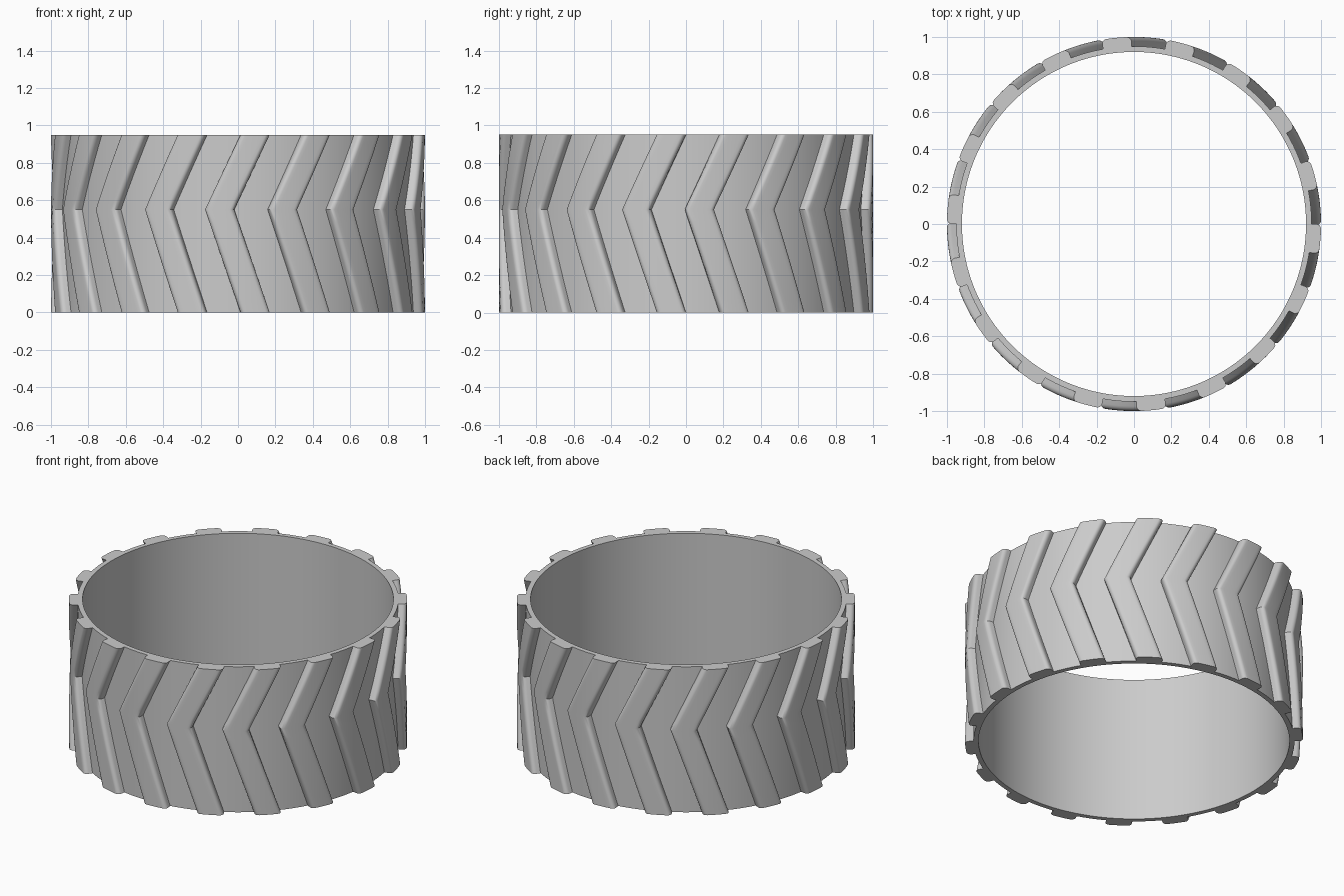
import bpy
import bmesh
from math import cos, sin, pi, radians

cube = bpy.data.objects.get("Cube")
if cube:
    bpy.data.objects.remove(cube, do_unlink=True)

HEIGHT, BEND_Z = 0.95, 0.55
R_IN, R_BASE, R_OUT = 0.92, 0.95, 1.0
TREADS = 18
HALF_WIDTH = radians(4.6)
ROUND = 0.026
END_ANGLE, BEND_ANGLE = radians(-84.6), radians(-95.8)

grey = bpy.data.materials.new("rubber grey")
grey.use_nodes = True
colour = (0.6, 0.6, 0.6, 1)
grey.diffuse_color = colour
grey.node_tree.nodes["Principled BSDF"].inputs["Base Color"].default_value = colour


def polar(r, a, z):
    return (r * cos(a), r * sin(a), z)


def bridge(bm, a, b):
    """Join two closed loops of vertices with quads."""
    n = len(a)
    for i in range(n):
        j = (i + 1) % n
        bm.faces.new((a[i], a[j], b[j], b[i]))


def finish(bm, name):
    bmesh.ops.recalc_face_normals(bm, faces=bm.faces[:])
    mesh = bpy.data.meshes.new(name)
    bm.to_mesh(mesh)
    bm.free()
    mesh.materials.append(grey)
    obj = bpy.data.objects.new(name, mesh)
    bpy.context.collection.objects.link(obj)
    bpy.ops.object.select_all(action="DESELECT")
    obj.select_set(True)
    bpy.context.view_layer.objects.active = obj
    bpy.ops.object.shade_smooth_by_angle(angle=radians(30))
    return obj


# Thin open band
bm = bmesh.new()
SEGMENTS = 180
section = [(R_IN, 0), (R_BASE, 0), (R_BASE, HEIGHT), (R_IN, HEIGHT)]
loops = [[bm.verts.new(polar(r, 2 * pi * i / SEGMENTS, z)) for i in range(SEGMENTS)]
         for r, z in section]
for k in range(4):
    bridge(bm, loops[k], loops[(k + 1) % 4])
finish(bm, "band")

# Tread cross-section as (angle, radius): rounded shoulders on a curved crown
STEPS = 5
shoulder = [(HALF_WIDTH, R_BASE - 0.005)]
for i in range(STEPS + 1):
    t = pi / 2 * i / STEPS
    shoulder.append((HALF_WIDTH - ROUND * (1 - cos(t)), R_OUT - ROUND * (1 - sin(t))))
crown_half = HALF_WIDTH - ROUND
crown = [(crown_half * (1 - 2 * i / 6), R_OUT) for i in range(1, 6)]
profile = shoulder + crown + [(-a, r) for a, r in reversed(shoulder)]

# Chevron path as (height, angle): swept back from the bend to both rims
LEVELS = 8
path = [(BEND_Z * i / LEVELS, END_ANGLE + (BEND_ANGLE - END_ANGLE) * i / LEVELS)
        for i in range(LEVELS + 1)]
path += [(BEND_Z + (HEIGHT - BEND_Z) * i / LEVELS,
          BEND_ANGLE + (END_ANGLE - BEND_ANGLE) * i / LEVELS)
         for i in range(1, LEVELS + 1)]

# One tread lofted along the path
bm = bmesh.new()
loops = [[bm.verts.new(polar(r, mid + a, z)) for a, r in profile] for z, mid in path]
for low, high in zip(loops, loops[1:]):
    bridge(bm, low, high)
bm.faces.new(loops[0])
bm.faces.new(loops[-1])
tread = finish(bm, "tread_1")

# Repeat it around the band
for k in range(1, TREADS):
    copy = bpy.data.objects.new(f"tread_{k + 1}", tread.data)
    copy.rotation_euler.z = 2 * pi * k / TREADS
    bpy.context.collection.objects.link(copy)
